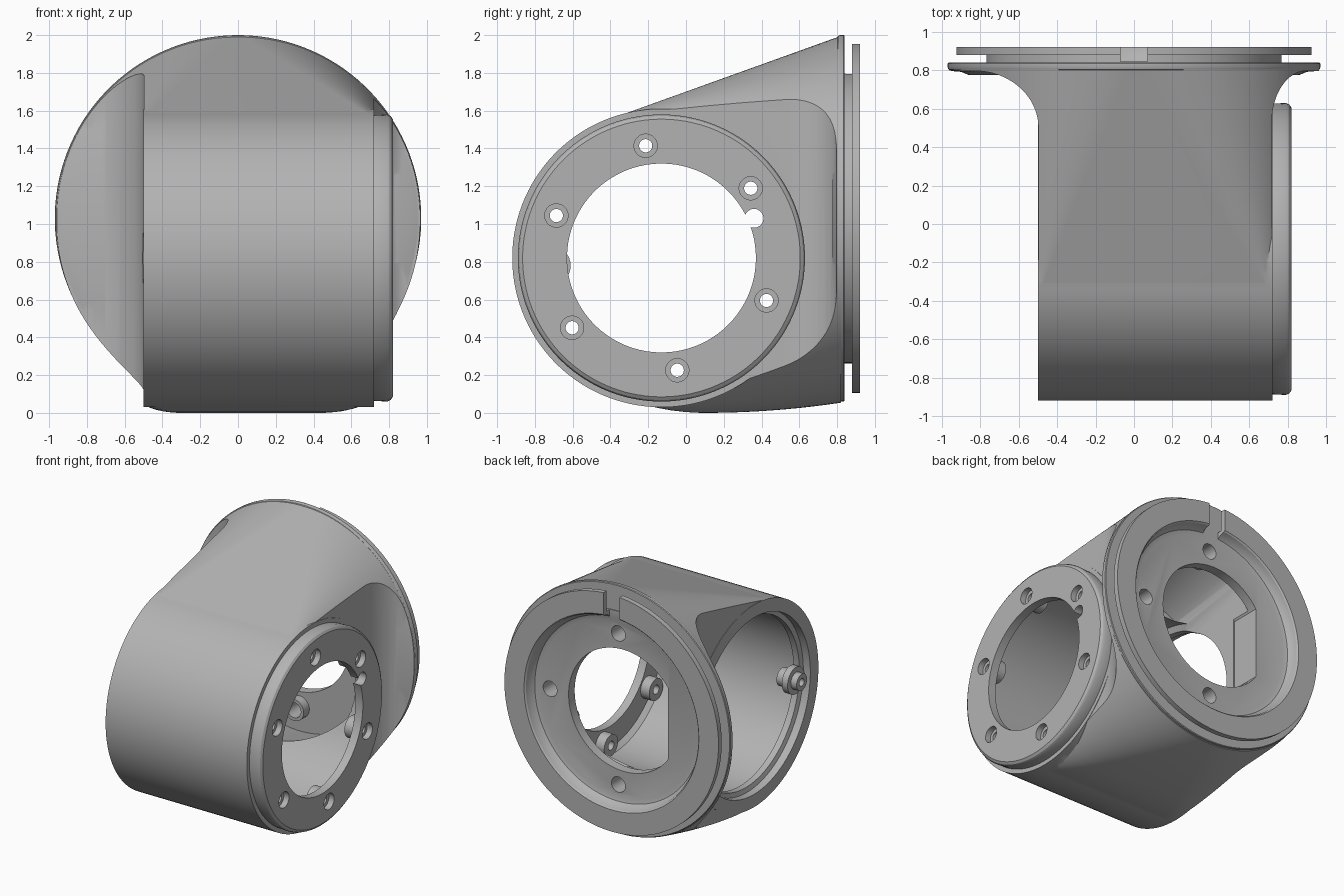
import bpy, bmesh, math

cube = bpy.data.objects.get("Cube")
if cube:
    bpy.data.objects.remove(cube)

grey = bpy.data.materials.new("mid_grey")
grey.use_nodes = True
grey.diffuse_color = (0.45, 0.45, 0.45, 1)
grey.node_tree.nodes["Principled BSDF"].inputs["Base Color"].default_value = (0.45, 0.45, 0.45, 1)

BARREL = (0, -0.13, 0.82)     # centre of the sideways barrel
FLANGE = (0, 0, 1.03)         # centre of the rear flange


def skin(name, rings):
    """Closed solid through a list of equal-length point rings."""
    bm = bmesh.new()
    loops = [[bm.verts.new(p) for p in ring] for ring in rings]
    n = len(loops[0])
    for a, b in zip(loops, loops[1:]):
        for i in range(n):
            j = (i + 1) % n
            bm.faces.new((a[i], a[j], b[j], b[i]))
    bm.faces.new(loops[0])
    bm.faces.new(loops[-1])
    bmesh.ops.recalc_face_normals(bm, faces=bm.faces)
    mesh = bpy.data.meshes.new(name)
    bm.to_mesh(mesh)
    bm.free()
    mesh.materials.append(grey)
    obj = bpy.data.objects.new(name, mesh)
    bpy.context.scene.collection.objects.link(obj)
    return obj


def lathe(name, axis, centre, profile, n=96):
    """Solid of revolution; profile holds (radius, position along axis)."""
    cx, cy, cz = centre
    rings = []
    for r, p in profile:
        ring = []
        for i in range(n):
            a = math.tau * (i + 0.5) / n
            u, z = r * math.cos(a), cz + r * math.sin(a)
            ring.append((p, cy + u, z) if axis == "X" else (cx + u, p, z))
        rings.append(ring)
    return skin(name, rings)


def box(name, x0, x1, y0, y1, z0, z1):
    return skin(name, [[(x0, y, z0), (x1, y, z0), (x1, y, z1), (x0, y, z1)] for y in (y0, y1)])


def combine(obj, other, operation):
    mod = obj.modifiers.new("shape", "BOOLEAN")
    mod.operation, mod.object, mod.solver = operation, other, "EXACT"
    bpy.context.view_layer.update()
    bpy.context.view_layer.objects.active = obj
    bpy.ops.object.modifier_apply(modifier=mod.name)
    bpy.data.objects.remove(other)


# Barrel
housing = lathe("housing", "X", BARREL, [(0.79, -0.5), (0.79, 0.72)], 128)

# Neck: blends from the barrel's rectangular section to the round flange
rings = []
START, END, STEPS, SIDES = -0.38, 0.82, 16, 128
for k in range(STEPS + 1):
    t = k / STEPS
    y = START + (END - START) * t
    top = 1.564 + 0.432 * t
    bottom = 0.055 * ((y - 0.1) / 0.73) ** 2 if y > 0.1 else 0.42 * (y - 0.1) ** 2
    mid, half = (top + bottom) / 2, (top - bottom) / 2
    round_part = max(t, 0.01)
    square = 1 - round_part
    ring = []
    for i in range(SIDES):
        a = math.tau * (i + 0.5) / SIDES
        c, s = math.cos(a), math.sin(a)
        ring.append((square * (0.11 + math.copysign(0.61, c)) + 0.968 * round_part * c, y,
                     mid + half * (square * math.copysign(1, s) + round_part * s)))
    rings.append(ring)
neck = skin("neck", rings)


def flare(x, spread, begin):
    """Side wall that sweeps outward in a quarter ellipse near the flange."""
    arc = [math.pi / 2 * k / 12 for k in range(13)]
    return [(x + spread * (1 - math.cos(a)), begin + (0.797 - begin) * math.sin(a)) for a in arc]


# Trim the neck to the barrel's width with filleted sides
left = flare(0.717, 0.18, 0.53)
right = flare(-0.497, -0.33, 0.5)
outline = [(0.717, -0.6)] + left + [(1.2, 0.8), (1.2, 1.0), (-1.2, 1.0), (-1.2, 0.8)]
outline += right[::-1] + [(-0.497, -0.6)]
trim = skin("neck_trim", [[(x, y, z) for x, y in outline] for z in (-0.3, 2.3)])
combine(neck, trim, "INTERSECT")
combine(housing, neck, "UNION")

# Flange, groove and locking ring around a recessed face
combine(housing, lathe("flange", "Y", FLANGE, [
    (0.86, 0.775), (0.9, 0.792), (0.95, 0.796), (0.966, 0.805), (0.97, 0.815), (0.97, 0.835),
    (0.965, 0.84), (0.768, 0.84), (0.768, 0.88), (0.925, 0.88), (0.925, 0.92), (0.755, 0.92),
    (0.745, 0.91), (0.735, 0.87), (0.715, 0.845), (0.68, 0.835)], 128), "UNION")

# Side plate with a rounded rim
combine(housing, lathe("side_plate", "X", BARREL, [
    (0.755, 0.68), (0.76, 0.79), (0.752, 0.808), (0.735, 0.82)], 128), "UNION")

# Hollow barrel: stepped open end, inner lip and smaller side port
combine(housing, lathe("barrel_bore", "X", BARREL, [
    (0.69, -0.6), (0.69, -0.44), (0.655, -0.43), (0.655, -0.38), (0.7, -0.36),
    (0.7, 0.72), (0.67, 0.755), (0.5, 0.755), (0.5, 0.9)]), "DIFFERENCE")


def clipped_ring(y, cx, cz, r, left, right):
    """Circle across y whose sides are flattened at left and right."""
    angles = [math.tau * (i + 0.5) / 96 for i in range(96)]
    return [(max(left, min(right, cx + r * math.cos(a))), y, cz + r * math.sin(a)) for a in angles]


# Hollow neck and the rear port with one flat side
combine(housing, skin("neck_bore", [
    clipped_ring(0.1, 0, 0.98, 0.58, -0.42, 0.62),
    clipped_ring(0.76, 0, 1.03, 0.78, -0.42, 0.64)]), "DIFFERENCE")
combine(housing, skin("rear_port", [
    clipped_ring(y, -0.045, 1.03, 0.475, -0.43, 0.6) for y in (0.6, 1.0)]), "DIFFERENCE")

# Key slot in the locking ring and small cable notch in the side port
combine(housing, box("key_slot", -0.07, 0.07, 0.845, 1.0, 1.74, 2.1), "DIFFERENCE")
combine(housing, lathe("cable_notch", "X", (0, 0.36, 1.03), [(0.05, 0.6), (0.05, 0.9)], 24), "DIFFERENCE")

# Six side screws: inner boss, counterbore and hole
for k in range(6):
    a = math.radians(98 + 60 * k)
    c = (0, BARREL[1] + 0.6 * math.cos(a), BARREL[2] + 0.6 * math.sin(a))
    combine(housing, lathe("screw_boss", "X", c, [(0.085, 0.68), (0.085, 0.77)], 24), "UNION")
    combine(housing, lathe("screw_hole", "X", c, [
        (0.035, 0.5), (0.035, 0.775), (0.062, 0.775), (0.062, 0.9)], 24), "DIFFERENCE")

# Three rear screws
for k in range(3):
    a = math.radians(90 * (k - 1))
    c = (0.59 * math.cos(a), 0, FLANGE[2] + 0.59 * math.sin(a))
    combine(housing, lathe("rear_boss", "Y", c, [(0.085, 0.69), (0.085, 0.79)], 24), "UNION")
    combine(housing, lathe("rear_hole", "Y", c, [(0.06, 0.5), (0.06, 1.0)], 24), "DIFFERENCE")

# Latch lug just inside the open end
LUG = (0, -0.715, 0.78)
lug = lathe("latch_lug", "X", LUG, [
    (0.07, -0.33), (0.07, -0.4), (0.105, -0.4), (0.105, -0.45), (0.065, -0.45), (0.065, -0.5)], 24)
combine(lug, lathe("lug_hole", "X", LUG, [(0.03, -0.6), (0.03, -0.3)], 16), "DIFFERENCE")

# Smooth shading with crisp edges
bpy.ops.object.select_all(action="DESELECT")
for obj in (housing, lug):
    obj.select_set(True)
bpy.context.view_layer.objects.active = housing
bpy.ops.object.shade_smooth_by_angle(angle=math.radians(30))
